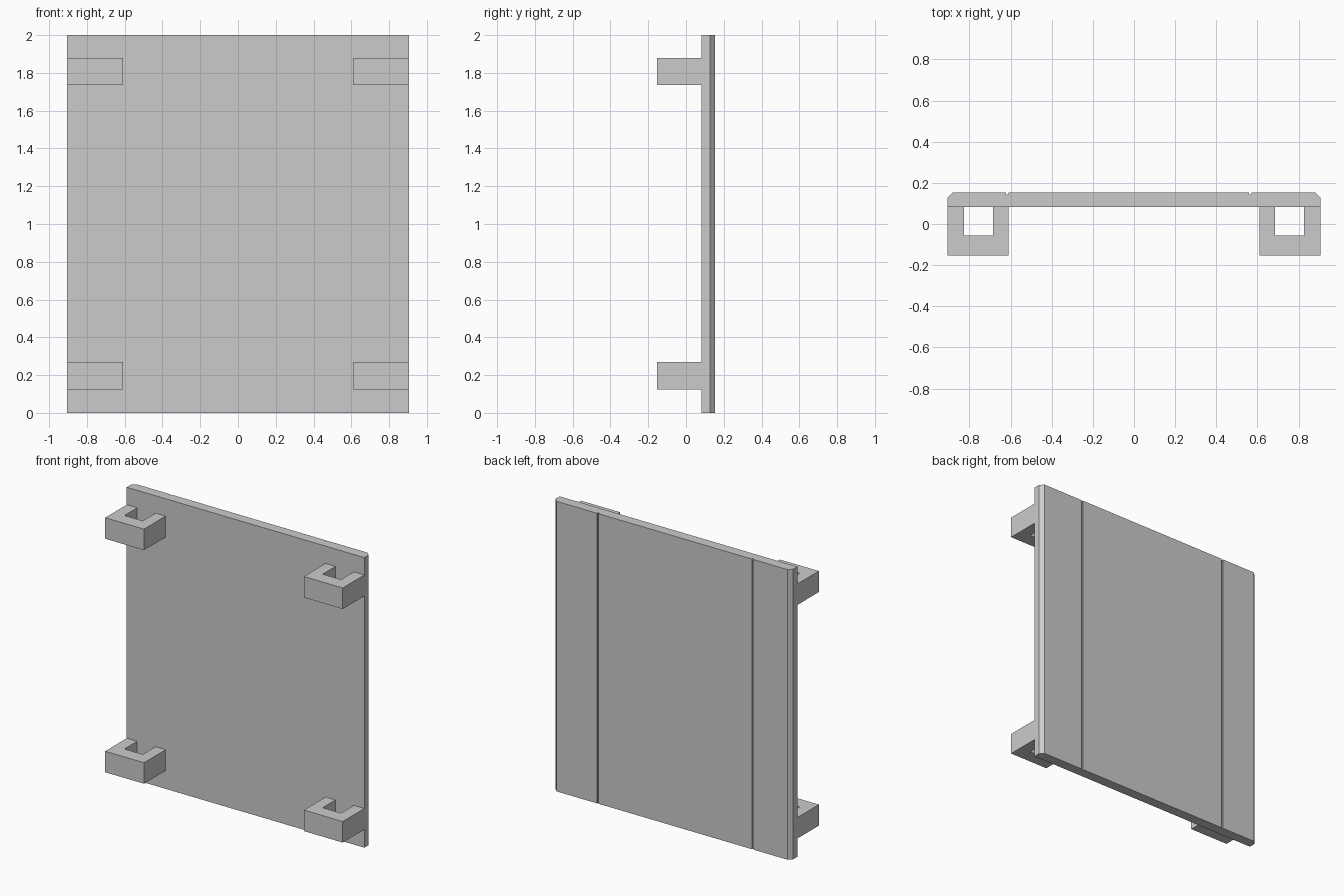
import bpy
import bmesh

cube = bpy.data.objects.get("Cube")
if cube:
    bpy.data.objects.remove(cube, do_unlink=True)

grey = bpy.data.materials.new("plain_grey")
colour = (0.6, 0.6, 0.6, 1)
grey.diffuse_color = colour
grey.use_nodes = True
grey.node_tree.nodes["Principled BSDF"].inputs["Base Color"].default_value = colour

HALF_W, HEIGHT = 0.906, 2.0
BACK, PANEL_FRONT, HOOK_FRONT = 0.153, 0.082, -0.153
CHAMFER = 0.026
GROOVE_W, GROOVE_D = 0.012, 0.01


def extrude_profile(name, points, bottom, top):
    """Extrude a closed xy outline upwards into a solid."""
    bm = bmesh.new()
    face = bm.faces.new([bm.verts.new((x, y, bottom)) for x, y in points])
    result = bmesh.ops.extrude_face_region(bm, geom=[face])
    verts = [v for v in result["geom"] if isinstance(v, bmesh.types.BMVert)]
    bmesh.ops.translate(bm, vec=(0, 0, top - bottom), verts=verts)
    bmesh.ops.recalc_face_normals(bm, faces=bm.faces)
    mesh = bpy.data.meshes.new(name)
    bm.to_mesh(mesh)
    bm.free()
    mesh.materials.append(grey)
    obj = bpy.data.objects.new(name, mesh)
    bpy.context.collection.objects.link(obj)
    return obj


# Panel with chamfered back edges and two vertical grooves
outline = [(-HALF_W, PANEL_FRONT), (HALF_W, PANEL_FRONT),
           (HALF_W, BACK - CHAMFER), (HALF_W - CHAMFER, BACK)]
for x in (0.565, -0.615):
    right, left = x - GROOVE_W / 2, x + GROOVE_W / 2
    outline += [(left, BACK), (left, BACK - GROOVE_D),
                (right, BACK - GROOVE_D), (right, BACK)]
outline += [(CHAMFER - HALF_W, BACK), (-HALF_W, BACK - CHAMFER)]
extrude_profile("panel", outline, 0, HEIGHT)

# U-shaped brackets at the four corners
INNER, SLOT_IN, SLOT_OUT, SLOT_FRONT = 0.61, 0.686, 0.826, -0.057
bracket = [(INNER, PANEL_FRONT), (INNER, HOOK_FRONT), (HALF_W, HOOK_FRONT),
           (HALF_W, PANEL_FRONT), (SLOT_OUT, PANEL_FRONT), (SLOT_OUT, SLOT_FRONT),
           (SLOT_IN, SLOT_FRONT), (SLOT_IN, PANEL_FRONT)]
for side, sign in (("left", 1), ("right", -1)):
    for level, bottom in (("lower", 0.125), ("upper", 1.735)):
        extrude_profile(f"{level}_{side}_bracket",
                        [(sign * x, y) for x, y in bracket], bottom, bottom + 0.145)
